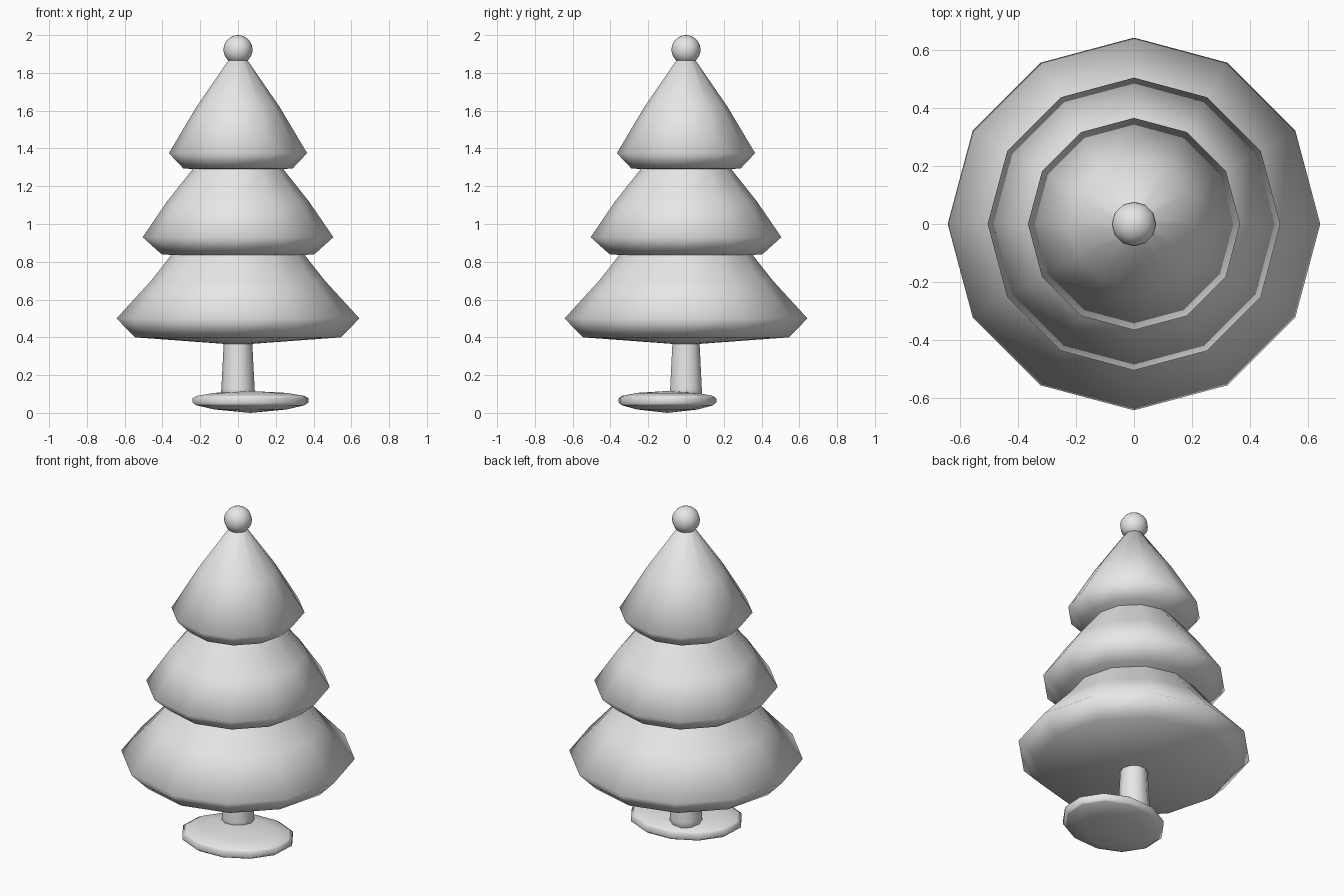
import bpy, bmesh
from math import cos, sin, pi, radians

cube = bpy.data.objects.get("Cube")
if cube:
    bpy.data.objects.remove(cube, do_unlink=True)

# Single plain grey for the whole model
grey = bpy.data.materials.new("plain_grey")
grey.use_nodes = True
COLOR = (0.8, 0.8, 0.8, 1)
grey.diffuse_color = COLOR
grey.node_tree.nodes["Principled BSDF"].inputs["Base Color"].default_value = COLOR


def finish(name, bm):
    """Turn a bmesh into a smooth shaded object."""
    bmesh.ops.recalc_face_normals(bm, faces=bm.faces)
    for f in bm.faces:
        f.smooth = True
    mesh = bpy.data.meshes.new(name)
    bm.to_mesh(mesh)
    bm.free()
    mesh.materials.append(grey)
    obj = bpy.data.objects.new(name, mesh)
    bpy.context.collection.objects.link(obj)
    return obj


def lathe(name, profile, sides):
    """Revolve (radius, height) points around z; radius 0 makes a pole."""
    bm = bmesh.new()
    rings = []
    for r, z in profile:
        count = sides if r > 0 else 1
        rings.append([bm.verts.new((r * cos(2 * pi * i / sides),
                                    r * sin(2 * pi * i / sides), z))
                      for i in range(count)])
    for low, high in zip(rings, rings[1:]):
        for i in range(sides):
            j = (i + 1) % sides
            corners = [low[i % len(low)], low[j % len(low)],
                       high[j % len(high)], high[i % len(high)]]
            bm.faces.new(list(dict.fromkeys(corners)))
    return finish(name, bm)


# Branch tiers, each with a bevelled lower rim and a bent slope
lathe("lower_branches", [(0, 0.36), (0.545, 0.40), (0.643, 0.50), (0.46, 0.70),
                         (0.35, 0.84), (0.28, 0.92)], 12)
lathe("middle_branches", [(0, 0.81), (0.405, 0.84), (0.505, 0.93), (0.375, 1.12),
                          (0.24, 1.29), (0.19, 1.36)], 12)
lathe("upper_branches", [(0, 1.27), (0.29, 1.295), (0.366, 1.375), (0.22, 1.62),
                         (0.045, 1.875), (0, 1.885)], 12)

# Tapered trunk
lathe("trunk", [(0, 0.06), (0.092, 0.07), (0.088, 0.13), (0.074, 0.40)], 10)

# Oval lens-shaped foot, off centre from the trunk
foot = lathe("foot", [(0, 0), (0.62, 0.018), (0.93, 0.04), (1, 0.055),
                      (1, 0.077), (0.93, 0.09), (0.62, 0.106), (0, 0.116)], 12)
foot.scale = (0.318, 0.26, 1)
foot.rotation_euler.z = radians(15)
foot.location = (0.066, -0.098, 0)

# Ball on the tip
bm = bmesh.new()
bmesh.ops.create_uvsphere(bm, u_segments=12, v_segments=12, radius=0.077)
ball = finish("top_ball", bm)
ball.location.z = 1.923
